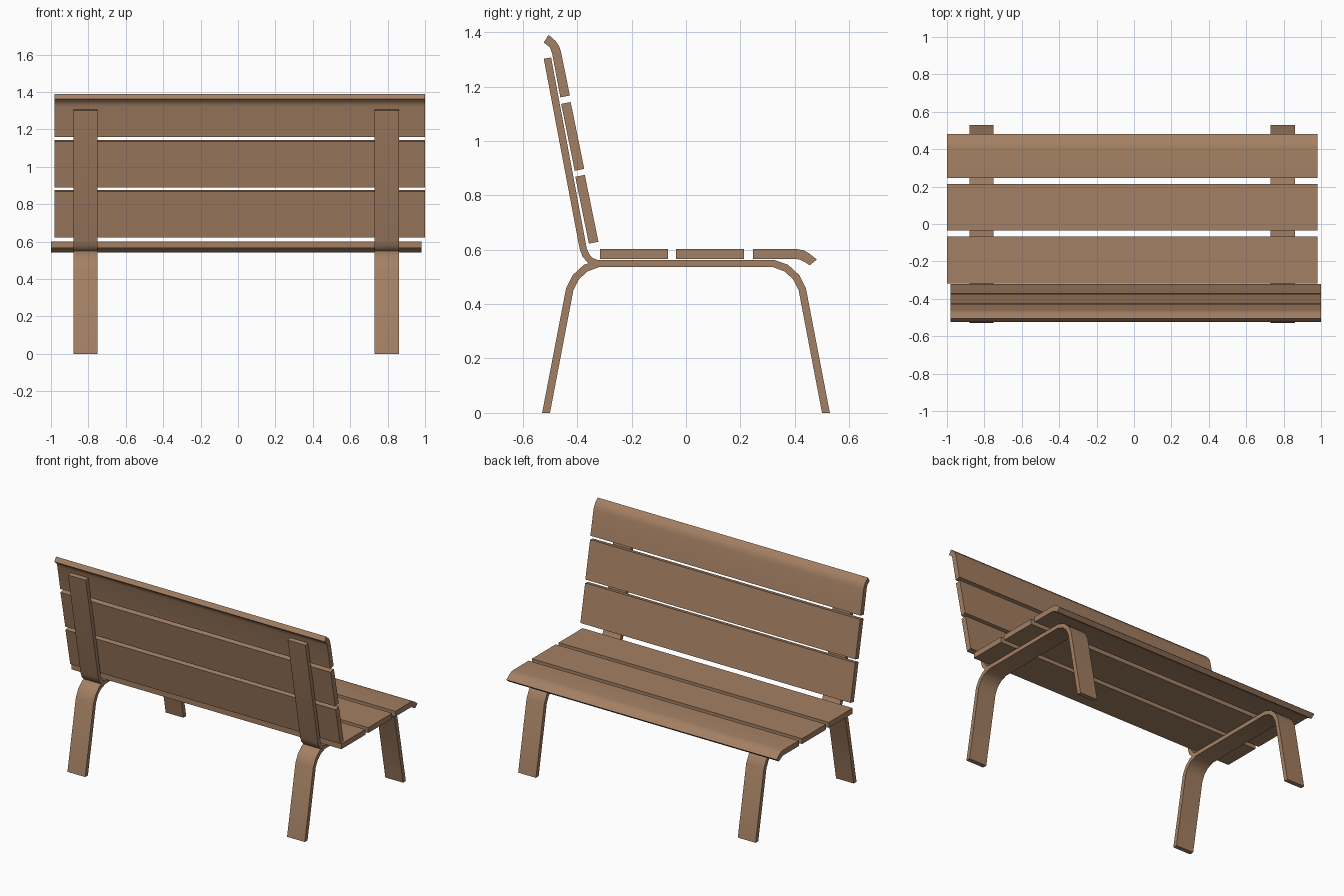
import bpy, bmesh, math

if "Cube" in bpy.data.objects:
    bpy.data.objects.remove(bpy.data.objects["Cube"])

wood = bpy.data.materials.new("brown wood")
wood.diffuse_color = (0.37, 0.215, 0.125, 1)
wood.use_nodes = True
wood.node_tree.nodes["Principled BSDF"].inputs["Base Color"].default_value = wood.diffuse_color


def strip(name, outer, inner, x0, x1):
    """Extrude along x a bent band bounded by two matching (y, z) paths."""
    bm = bmesh.new()
    rings = []
    for (oy, oz), (iy, iz) in zip(outer, inner):
        rings.append([bm.verts.new(p) for p in
                      ((x0, oy, oz), (x1, oy, oz), (x1, iy, iz), (x0, iy, iz))])
    for a, b in zip(rings, rings[1:]):
        for i in range(4):
            j = (i + 1) % 4
            bm.faces.new((a[i], a[j], b[j], b[i]))
    bm.faces.new(rings[0])
    bm.faces.new(rings[-1])
    bmesh.ops.recalc_face_normals(bm, faces=bm.faces)
    me = bpy.data.meshes.new(name)
    bm.to_mesh(me)
    bm.free()
    me.materials.append(wood)
    ob = bpy.data.objects.new(name, me)
    bpy.context.collection.objects.link(ob)
    bpy.ops.object.select_all(action='DESELECT')
    bpy.context.view_layer.objects.active = ob
    ob.select_set(True)
    bpy.ops.object.shade_smooth_by_angle(angle=math.radians(35))
    return ob


def mirrored(half):
    return half + [(-y, z) for y, z in reversed(half)]


# leg frames: one bent strap forming both legs and the seat support
leg_out = mirrored([(0.529, 0), (0.441, 0.458), (0.416, 0.507), (0.376, 0.544), (0.323, 0.563)])
leg_in = mirrored([(0.500, 0), (0.414, 0.452), (0.393, 0.492), (0.362, 0.520), (0.317, 0.537)])

# back supports: straps rising from the rear of the seat frame
back_out = [(-0.523, 1.302), (-0.391, 0.603), (-0.380, 0.573), (-0.358, 0.550), (-0.325, 0.540)]
back_in = [(-0.496, 1.307), (-0.365, 0.605), (-0.356, 0.584), (-0.343, 0.569), (-0.318, 0.560)]

for side, x in (("left", -0.88), ("right", 0.73)):
    strip(side + "_leg_frame", leg_out, leg_in, x, x + 0.13)
    strip(side + "_back_support", back_out, back_in, x, x + 0.13)

# seat slats
SX = (-1.0, 0.98)
for i, (y0, y1) in enumerate(((-0.317, -0.067), (-0.036, 0.214))):
    strip(f"seat_slat_{i + 1}", [(y0, 0.602), (y1, 0.602)],
          [(y0, 0.566), (y1, 0.566)], *SX)
strip("seat_front_slat",
      [(0.247, 0.602), (0.408, 0.602), (0.432, 0.598), (0.452, 0.587), (0.481, 0.564)],
      [(0.247, 0.566), (0.404, 0.566), (0.420, 0.563), (0.434, 0.556), (0.455, 0.543)], *SX)

# back slats
BX = (-0.98, 1.0)
for i, (dy, dz) in enumerate(((0, 0), (-0.052, 0.268))):
    strip(f"back_slat_{i + 1}", [(-0.322 + dy, 0.629 + dz), (-0.372 + dy, 0.875 + dz)],
          [(-0.357 + dy, 0.622 + dz), (-0.407 + dy, 0.868 + dz)], *BX)
strip("back_top_slat",
      [(-0.427, 1.167), (-0.459, 1.325), (-0.466, 1.347), (-0.478, 1.366), (-0.505, 1.390)],
      [(-0.462, 1.160), (-0.492, 1.320), (-0.497, 1.336), (-0.503, 1.346), (-0.523, 1.362)], *BX)
